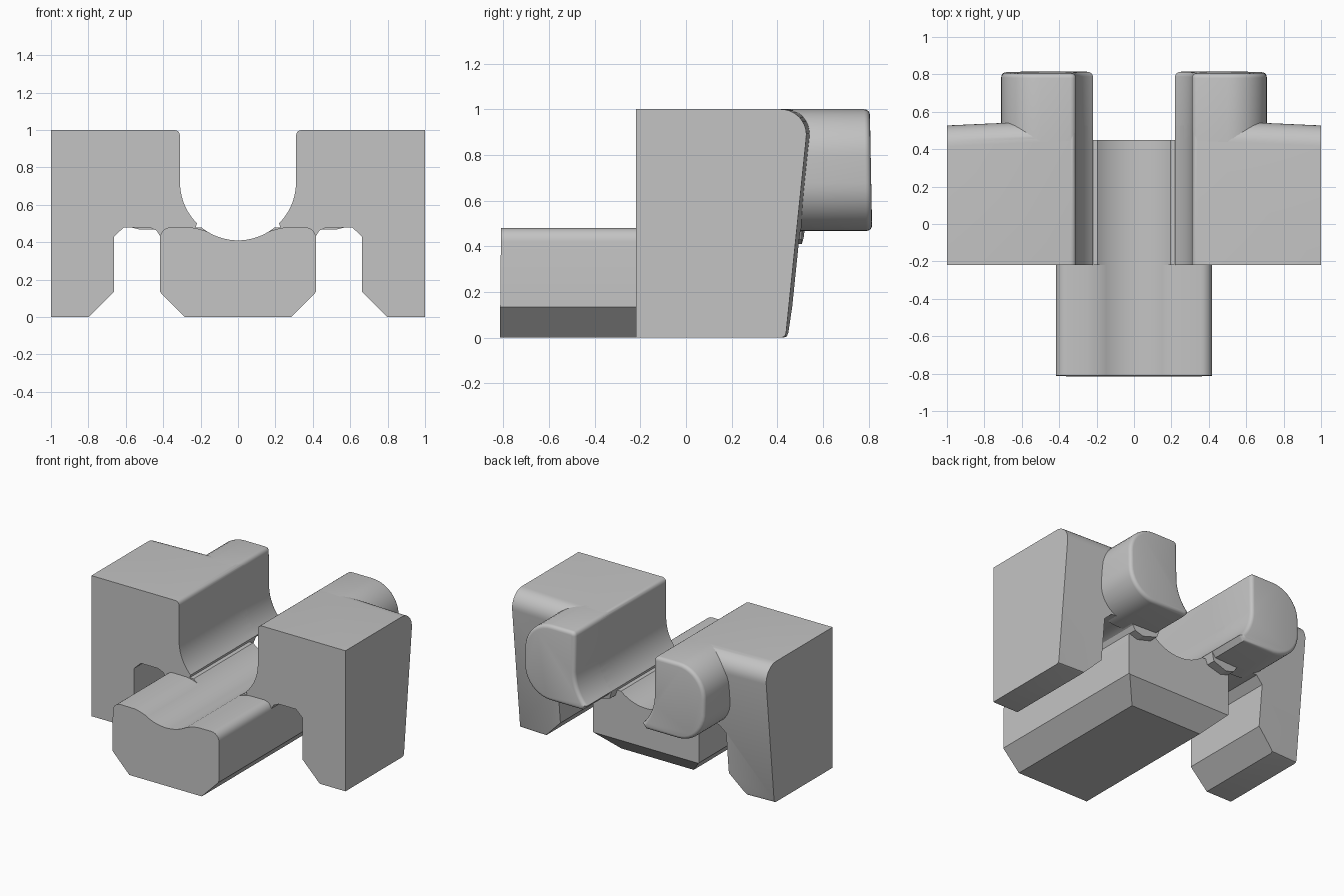
import bpy, bmesh
from math import sin, cos, radians

cube = bpy.data.objects.get("Cube")
if cube:
    bpy.data.objects.remove(cube)

grey = bpy.data.materials.new("plain grey")
grey.use_nodes = True
COLOUR = (0.55, 0.55, 0.55, 1)
grey.diffuse_color = COLOUR
grey.node_tree.nodes["Principled BSDF"].inputs["Base Color"].default_value = COLOUR

TROUGH_Z, TROUGH_R = 0.72, 0.31


def arc(cx, cz, r, a, b, n=8):
    angles = [radians(a + (b - a) * i / n) for i in range(n + 1)]
    return [(cx + r * cos(t), cz + r * sin(t)) for t in angles]


def prism(name, pts, start, end, along_x=False, rim=0, move=None):
    """Extrude a profile along y (or x), with an optional rounded end rim."""
    bm = bmesh.new()
    ends = []
    for d in (start, end):
        ends.append([bm.verts.new((d, u, v) if along_x else (u, d, v)) for u, v in pts])
    near, far = ends
    n = len(pts)
    bm.faces.new(near)
    cap = bm.faces.new(far)
    for i in range(n):
        j = (i + 1) % n
        bm.faces.new((near[i], near[j], far[j], far[i]))
    bmesh.ops.recalc_face_normals(bm, faces=bm.faces)
    if move:
        for v in bm.verts:
            v.co.y += move(v.co)
    if rim:
        bmesh.ops.bevel(bm, geom=list(cap.edges), offset=rim, segments=4,
                        profile=0.5, affect='EDGES', clamp_overlap=False)
    mesh = bpy.data.meshes.new(name)
    bm.to_mesh(mesh)
    bm.free()
    mesh.materials.append(grey)
    obj = bpy.data.objects.new(name, mesh)
    bpy.context.collection.objects.link(obj)
    return obj


def select(obj):
    bpy.ops.object.select_all(action='DESELECT')
    obj.select_set(True)
    bpy.context.view_layer.objects.active = obj


def trim(obj, cutter):
    """Keep only the part of obj inside the cutter."""
    cutter.hide_render = True
    mod = obj.modifiers.new("trim", 'BOOLEAN')
    mod.operation, mod.solver, mod.object = 'INTERSECT', 'EXACT', cutter
    select(obj)
    bpy.ops.object.modifier_apply(modifier=mod.name)
    bpy.data.objects.remove(cutter)


def smooth(obj):
    select(obj)
    bpy.ops.object.shade_smooth_by_angle(angle=radians(28))


# Central bar: chamfered below, rounded shoulders, round trough on top
def bar_profile(lip):
    right = [(0.285, 0), (0.418, 0.135)] + arc(0.358, 0.42, 0.06, 0, 90, 6) + lip
    trough = arc(0, TROUGH_Z, TROUGH_R, -58 if len(lip) > 1 else -50.7, -90, 10)
    half = right + trough
    return half + [(-x, z) for x, z in reversed(half[:-1])]


soft_lip = [(0.25, 0.479), (0.225, 0.475), (0.195, 0.467)]
front_bar = prism("front_bar", bar_profile(soft_lip), -0.81, -0.22,
                  move=lambda c: -0.01 * (0.48 - c.z) if c.y < -0.5 else 0)
rear_bar = prism("rear_bar", bar_profile([(0.22, 0.48)]), -0.22, 0.6)
trim(rear_bar, prism("rear_cutter", [(-0.4, -0.1), (0.22, -0.1), (0.45, 0.13),
                                     (0.45, 0.7), (-0.4, 0.7)], -1, 1, True))
smooth(front_bar)
smooth(rear_bar)

# Inner wall shared by the side blocks and the rear horns
inner_wall = (arc(0.31 + 0.03, 0.97, 0.03, 90, 180, 4)
              + arc(0, TROUGH_Z, TROUGH_R, 0, -45, 12))

block_profile = inner_wall + [(0.24, 0.44), (0.35, 0.41), (0.415, 0.43), (0.435, 0.462),
                              (0.475, 0.48), (0.61, 0.48), (0.663, 0.43), (0.663, 0.135),
                              (0.797, 0), (1, 0), (1, 1)]
horn_profile = (inner_wall + [(0.25, 0.467)]
                + arc(0.5, 0.677, 0.21, -90, 0, 10) + arc(0.5, 0.79, 0.21, 0, 90, 10))
# Sloped back of the side blocks, rounded at the top
back_slope = ([(-0.4, -0.1), (0.42, -0.1), (0.42, 0), (0.432, 0.006), (0.438, 0.02)]
              + arc(0.415, 0.888, 0.112, -6, 90, 10) + [(0.4, 1.1), (-0.4, 1.1)])

for side, sign in (("left", 1), ("right", -1)):
    def mirrored(pts):
        return [(sign * x, z) for x, z in pts]

    block = prism(side + "_block", mirrored(block_profile), -0.22, 0.7)
    trim(block, prism(side + "_cutter", back_slope, 0.1 * sign, 1.1 * sign, True,
                      move=lambda c: 0.045 * (1 - abs(c.x)) if c.y > 0 else 0))
    smooth(block)

    # Rounded horn reaching out of the back of the block
    horn = prism(side + "_horn", mirrored(horn_profile), 0.42, 0.81, rim=0.025,
                 move=lambda c: 0.018 * (0.73 - c.z) if c.y > 0.6 else 0)
    smooth(horn)
